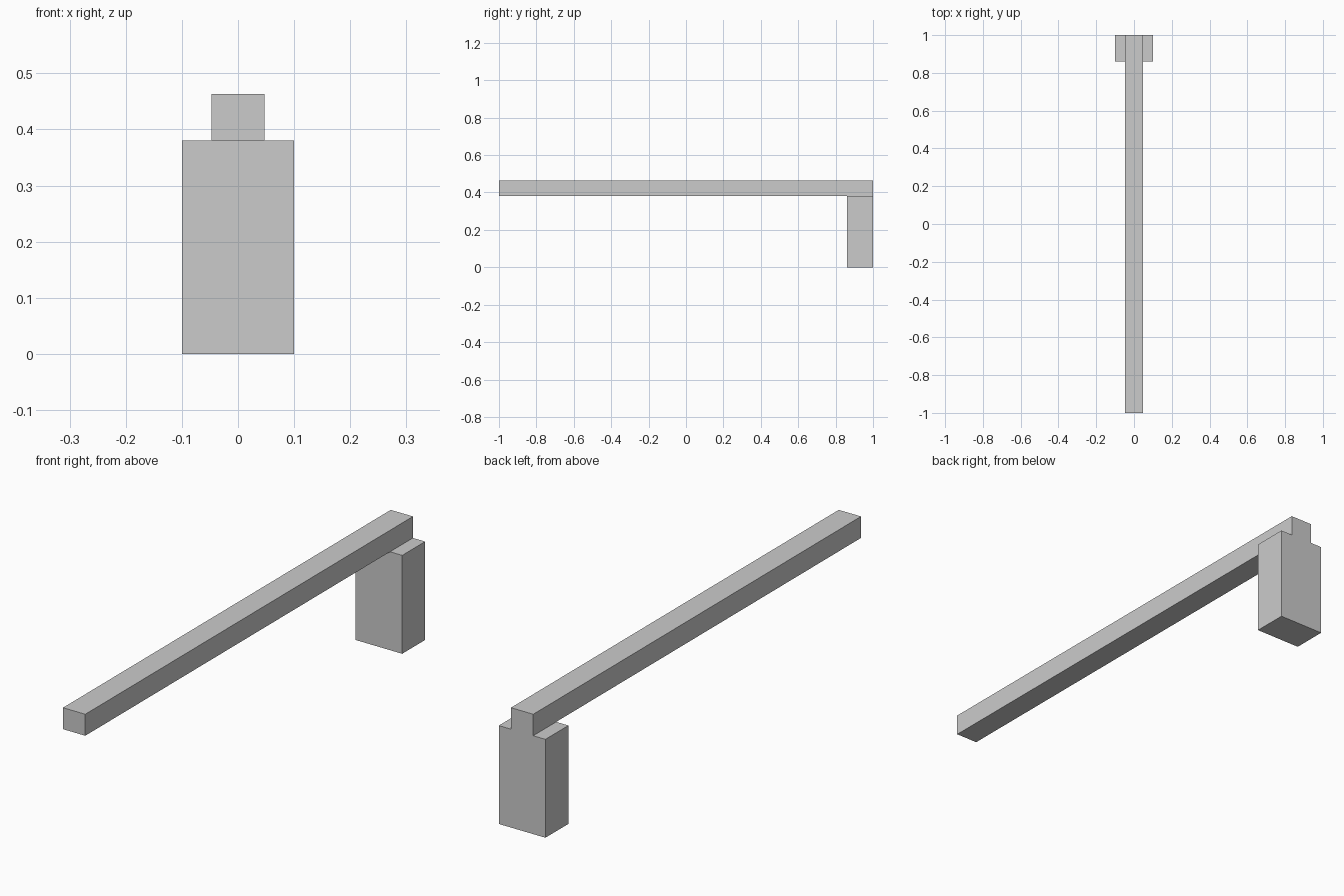
import bpy

if "Cube" in bpy.data.objects:
    bpy.data.objects.remove(bpy.data.objects["Cube"])


def box(name, lo, hi):
    """Axis-aligned box between two corners."""
    centre = [(a + b) / 2 for a, b in zip(lo, hi)]
    bpy.ops.mesh.primitive_cube_add(size=1, location=centre)
    ob = bpy.context.object
    ob.name = name
    ob.scale = [b - a for a, b in zip(lo, hi)]
    bpy.ops.object.transform_apply(location=False, rotation=False, scale=True)
    return ob


POST_TOP = 0.38

# Upright block under the back end
box("support_post", (-0.0995, 0.86, 0), (0.0995, 1, POST_TOP))

# Long bar resting on the post, flush with its back face
box("long_beam", (-0.0475, -1, POST_TOP), (0.0475, 1, 0.463))
